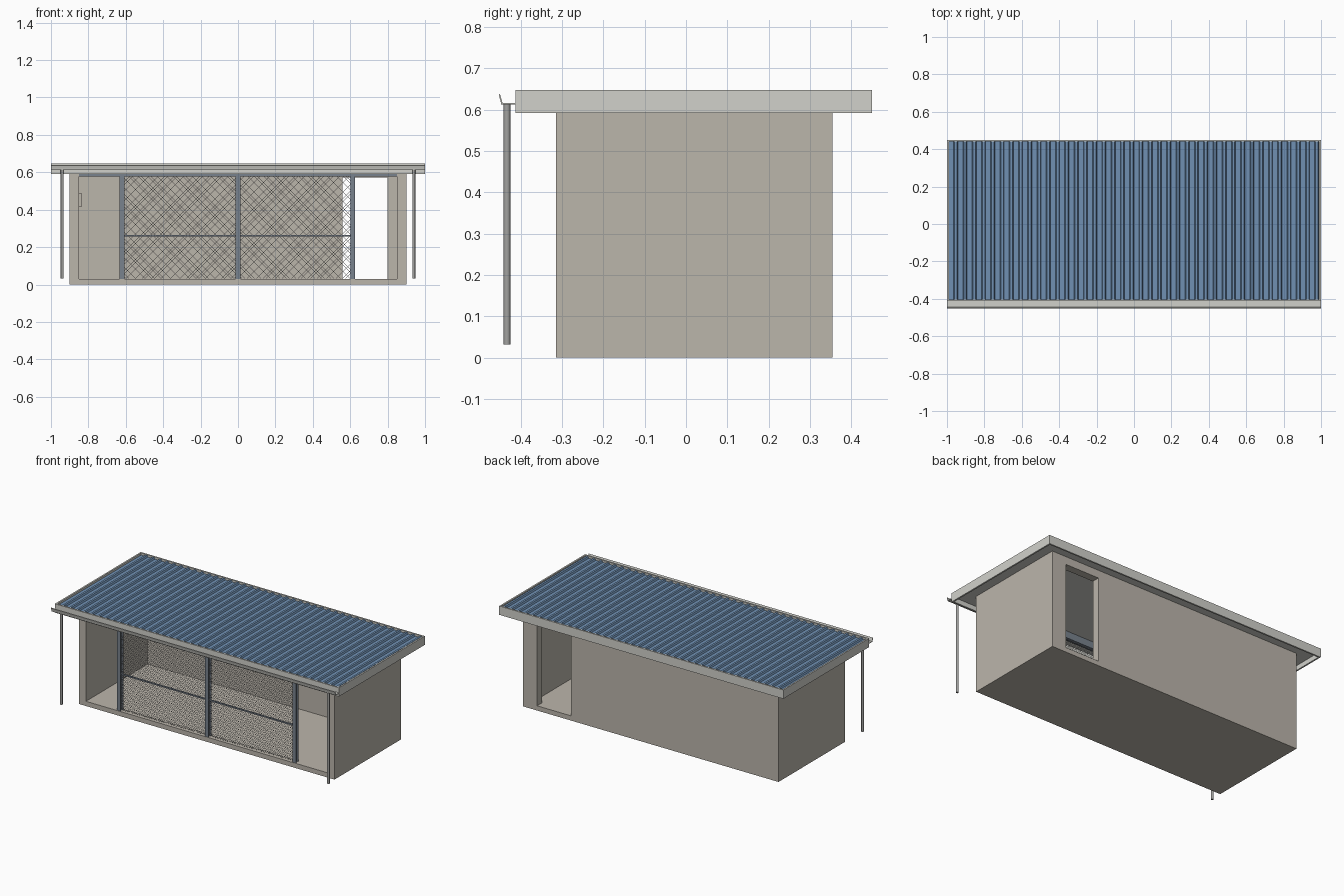
import bpy, bmesh, math
from mathutils import Vector

if "Cube" in bpy.data.objects:
    bpy.data.objects.remove(bpy.data.objects["Cube"])


def material(name, rgb):
    m = bpy.data.materials.new(name)
    m.diffuse_color = (*rgb, 1)
    m.use_nodes = True
    m.node_tree.nodes["Principled BSDF"].inputs["Base Color"].default_value = m.diffuse_color
    return m


WALL = material("warm grey wall", (0.50, 0.465, 0.41))
TRIM = material("pale grey trim", (0.64, 0.64, 0.60))
ROOF = material("blue roof", (0.16, 0.28, 0.45))
STEEL = material("blue grey steel", (0.19, 0.225, 0.27))
WIRE = material("galvanised grey", (0.36, 0.36, 0.35))


def finish(name, bm, mat):
    bmesh.ops.recalc_face_normals(bm, faces=bm.faces)
    me = bpy.data.meshes.new(name)
    bm.to_mesh(me)
    bm.free()
    me.materials.append(mat)
    ob = bpy.data.objects.new(name, me)
    bpy.context.collection.objects.link(ob)
    return ob


def add_box(bm, x0, x1, y0, y1, z0, z1):
    vs = bmesh.ops.create_cube(bm, size=1)["verts"]
    for v in vs:
        v.co = Vector((x1 if v.co.x > 0 else x0,
                       y1 if v.co.y > 0 else y0,
                       z1 if v.co.z > 0 else z0))


def box(name, mat, *b):
    bm = bmesh.new()
    add_box(bm, *b)
    return finish(name, bm, mat)


def extrude(name, mat, pts, offset):
    """Closed 3D outline swept along an offset vector."""
    bm = bmesh.new()
    f = bm.faces.new([bm.verts.new(p) for p in pts])
    g = bmesh.ops.extrude_face_region(bm, geom=[f])["geom"]
    bmesh.ops.translate(bm, vec=offset,
                        verts=[v for v in g if isinstance(v, bmesh.types.BMVert)])
    return finish(name, bm, mat)


def cut(ob, *b):
    c = box("cutter", WALL, *b)
    c.hide_render = True
    m = ob.modifiers.new("cut", "BOOLEAN")
    m.operation, m.object, m.solver = "DIFFERENCE", c, "EXACT"
    bpy.context.view_layer.objects.active = ob
    bpy.ops.object.modifier_apply(modifier=m.name)
    bpy.data.objects.remove(c)


# Shell: floor and three walls, open front, doorway in the back
shell = box("wall_shell", WALL, -0.9, 0.9, -0.315, 0.355, 0, 0.622)
cut(shell, -0.85, 0.85, -0.5, 0.305, 0.03, 0.8)
cut(shell, 0.56, 0.80, 0.2, 0.5, 0.03, 0.572)

# Small switch box on the left inner wall
box("switch_box", WALL, -0.85, -0.838, -0.02, 0.03, 0.415, 0.49)

# Front header beam
box("header_beam", STEEL, -0.85, 0.85, -0.312, -0.285, 0.578, 0.622)

# H-section posts
for i, x in enumerate((-0.62, 0.0, 0.613)):
    bm = bmesh.new()
    add_box(bm, x - 0.0125, x + 0.0125, -0.312, -0.307, 0.03, 0.578)
    add_box(bm, x - 0.0125, x + 0.0125, -0.290, -0.285, 0.03, 0.578)
    add_box(bm, x - 0.003, x + 0.003, -0.307, -0.290, 0.03, 0.578)
    finish(f"post_{i + 1}", bm, STEEL)

# Wire mesh panels: two sets of diagonals clipped to each bay, with a mid rail
PITCH, T, ZA, ZB, YM = 0.017, 0.0005, 0.032, 0.578, -0.2985


def wire(bm, a, b, y):
    d = (b - a).normalized()
    n = Vector((-d.z, 0, d.x)) * T
    k = Vector((0, T, 0))
    o = Vector((0, y, 0))
    ring = [n + k, n - k, -n - k, -n + k]
    va = [bm.verts.new(a + o + r) for r in ring]
    vb = [bm.verts.new(b + o + r) for r in ring]
    for i in range(4):
        j = (i + 1) % 4
        bm.faces.new((va[i], va[j], vb[j], vb[i]))


for name, xa, xb in (("left", -0.616, -0.004), ("right", 0.004, 0.609)):
    bm = bmesh.new()
    w, h = xb - xa, ZB - ZA
    for i in range(1, int((w + h) / PITCH)):
        s = i * PITCH                      # line u + v = s inside the bay
        u0, u1 = max(0, s - h), min(w, s)
        for flip in (False, True):
            p = [Vector(((xb - u) if flip else (xa + u), 0, ZA + s - u))
                 for u in (u0, u1)]
            wire(bm, p[0], p[1], YM + (T if flip else -T))
    finish(f"wire_mesh_{name}", bm, WIRE)
    box(f"mid_rail_{name}", STEEL, xa, xb, YM - 0.004, YM + 0.004, 0.257, 0.265)

# Fascia ring around the roof
fascia = box("fascia", TRIM, -1, 1, -0.413, 0.45, 0.592, 0.648)
cut(fascia, -0.99, 0.99, -0.403, 0.44, 0.5, 0.7)

# Ceiling under the roof sheet
box("soffit", TRIM, -0.99, 0.99, -0.403, 0.44, 0.622, 0.628)

# Ribbed roof sheet: repeated trapezoid ribs
N = 40
step = 1.98 / N
top = []
for i in range(N):
    x = -0.99 + i * step
    for f, z in ((0, 0.635), (0.52, 0.635), (0.62, 0.645), (0.88, 0.645), (0.98, 0.635)):
        top.append((x + f * step, -0.403, z))
outline = top + [(0.99, -0.403, 0.635), (0.99, -0.403, 0.628), (-0.99, -0.403, 0.628)]
extrude("roof_sheet", ROOF, outline, (0, 0.843, 0))

# Front gutter with a curled lip
gutter = [(-0.413, 0.613), (-0.447, 0.613), (-0.449, 0.622), (-0.453, 0.636),
          (-0.450, 0.638), (-0.446, 0.624), (-0.444, 0.616), (-0.413, 0.616)]
extrude("gutter", TRIM, [(-1, y, z) for y, z in gutter], (2, 0, 0))

# Downpipes at both front corners
for side, x in (("left", -0.94), ("right", 0.94)):
    bpy.ops.mesh.primitive_cylinder_add(vertices=12, radius=0.008, depth=0.582,
                                        location=(x, -0.433, 0.323))
    ob = bpy.context.object
    ob.name = f"downpipe_{side}"
    ob.data.materials.append(WIRE)
    bpy.ops.object.shade_smooth_by_angle()
